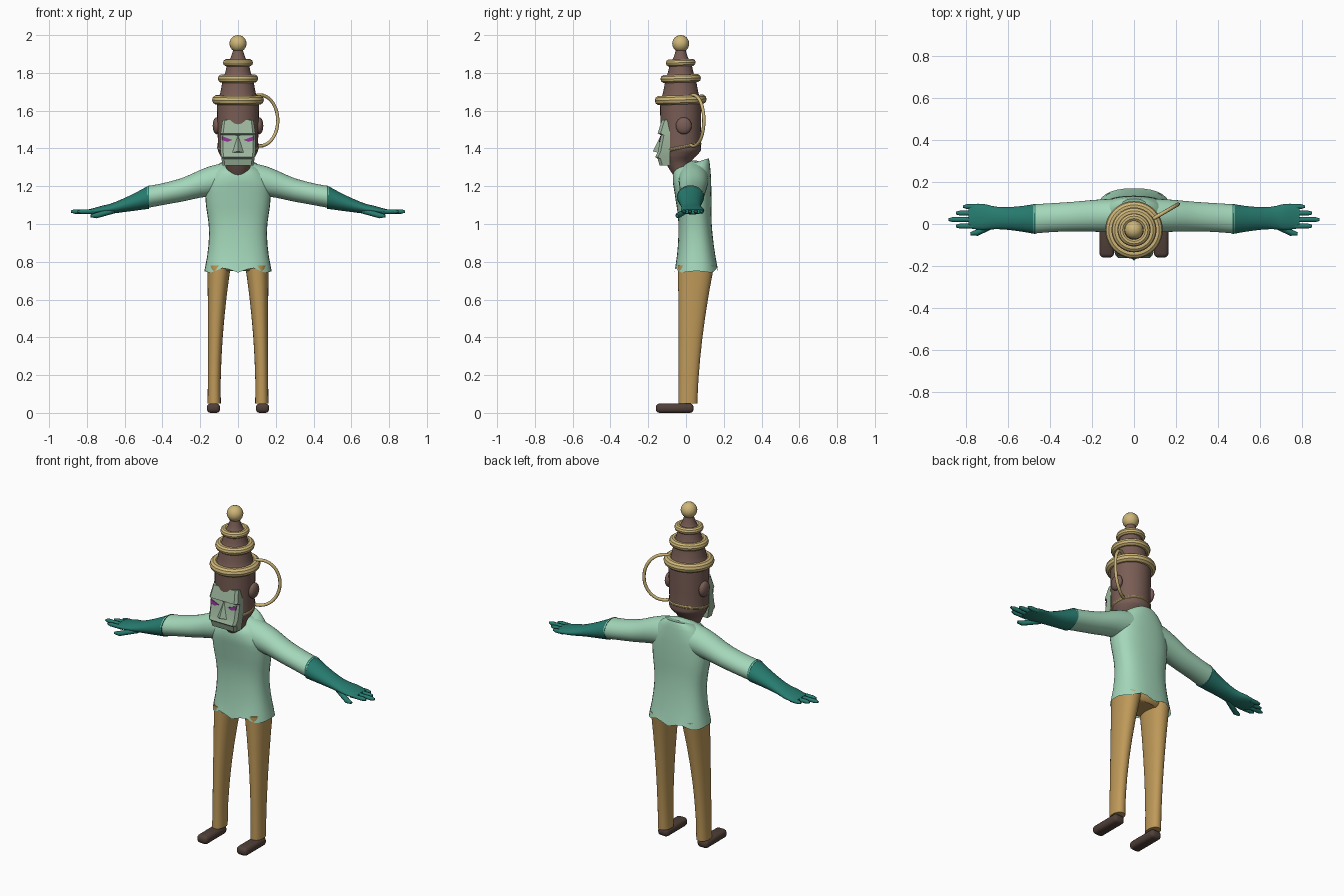
import bpy, bmesh, math
from mathutils import Vector

default_cube = bpy.data.objects.get("Cube")
if default_cube:
    bpy.data.objects.remove(default_cube, do_unlink=True)


def material(name, *rgb):
    mat = bpy.data.materials.new(name)
    mat.use_nodes = True
    mat.diffuse_color = (*rgb, 1)
    mat.node_tree.nodes["Principled BSDF"].inputs["Base Color"].default_value = mat.diffuse_color
    return mat


mint = material("mint cloth", .37, .68, .49)
teal = material("teal rubber", .02, .2, .16)
tan = material("tan cloth", .52, .32, .1)
gold = material("pale gold", .62, .47, .19)
brown = material("dull brown", .19, .11, .09)
leather = material("dark leather", .08, .05, .04)
sage = material("sage skin", .33, .46, .33)
purple = material("purple eye", .25, .03, .27)


def select_only(obj):
    bpy.ops.object.select_all(action='DESELECT')
    obj.select_set(True)
    bpy.context.view_layer.objects.active = obj


def finish(name, bm, mat, angle=40):
    bmesh.ops.recalc_face_normals(bm, faces=bm.faces)
    mesh = bpy.data.meshes.new(name)
    bm.to_mesh(mesh)
    bm.free()
    mesh.materials.append(mat)
    obj = bpy.data.objects.new(name, mesh)
    bpy.context.collection.objects.link(obj)
    select_only(obj)
    bpy.ops.object.shade_smooth_by_angle(angle=math.radians(angle))


def skin(name, rings, mat, angle=40, open_start=False):
    """Bridge equal closed outlines and cap the ends."""
    bm = bmesh.new()
    rows = [[bm.verts.new(point) for point in ring] for ring in rings]
    for low, high in zip(rows, rows[1:]):
        for i in range(len(low)):
            bm.faces.new((low[i - 1], low[i], high[i], high[i - 1]))
    if not open_start:
        bm.faces.new(rows[0])
    bm.faces.new(rows[-1])
    finish(name, bm, mat, angle)


def smooth_between(sections, steps):
    """Ease a few cross-sections into a flowing series."""
    keys = [Vector(section) for section in sections]
    last = len(keys) - 1
    slopes = [(keys[min(i + 1, last)] - keys[max(i - 1, 0)]) / 2 for i in range(last + 1)]
    for i in range(last):
        for step in range(steps):
            t = step / steps
            leaving = keys[i] + slopes[i] * t
            arriving = keys[i + 1] - slopes[i + 1] * (1 - t)
            yield leaving.lerp(arriving, t * t * (3 - 2 * t))
    yield keys[last]


def loft(name, mat, sections, along_x=False, side=1, power=1, steps=4, warp=None, open_start=False):
    """Each section: place along the axis, two centre coordinates, two radii."""
    def rounded(value):
        return math.copysign(abs(value) ** power, value)

    rings = []
    for place, u, v, width, depth in smooth_between(sections, steps):
        ring = []
        for i in range(32):
            turn = math.tau * i / 32
            a = u + width * rounded(math.cos(turn))
            b = v + depth * rounded(math.sin(turn))
            point = Vector((place, a, b) if along_x else (a, b, place))
            point.x *= side
            if warp:
                warp(point)
            ring.append(point)
        rings.append(ring)
    skin(name, rings, mat, open_start=open_start)


def ball(name, mat, centre, size):
    bm = bmesh.new()
    bmesh.ops.create_uvsphere(bm, u_segments=20, v_segments=12, radius=1)
    bmesh.ops.scale(bm, vec=size, verts=bm.verts)
    bmesh.ops.translate(bm, vec=centre, verts=bm.verts)
    finish(name, bm, mat)


def tube(name, mat, points, radius, end_scale=1):
    curve = bpy.data.curves.new(name, 'CURVE')
    curve.dimensions = '3D'
    curve.bevel_depth = radius
    curve.bevel_resolution = 2
    curve.use_fill_caps = True
    spline = curve.splines.new('POLY')
    spline.points.add(len(points) - 1)
    for knot, point in zip(spline.points, points):
        knot.co = (*point, 1)
    spline.points[-1].radius = end_scale
    curve.materials.append(mat)
    obj = bpy.data.objects.new(name, curve)
    bpy.context.collection.objects.link(obj)
    select_only(obj)
    bpy.ops.object.convert(target='MESH')


def band(name, mat, height, radius, thickness, tilt):
    bpy.ops.mesh.primitive_torus_add(location=(0, head_y, height), rotation=(tilt, 0, 0), major_radius=radius,
                                     minor_radius=thickness, major_segments=40, minor_segments=10)
    obj = bpy.context.object
    obj.name = name
    obj.data.materials.append(mat)
    bpy.ops.object.shade_smooth_by_angle()


# Shirt: the hem is scalloped and the collar rises towards the back
def shape_shirt(point):
    if point.z < .76:
        point.z -= .012 * math.cos(point.x * 42)
    point.z += point.y * 1.5 * max(0, point.z - 1.1)


loft("shirt_body", mint, [(.755, 0, .055, .178, .115), (.95, 0, .05, .153, .09), (1.13, 0, .04, .172, .095),
                          (1.25, 0, .03, .15, .1), (1.31, 0, .03, .08, .09)],
     power=.8, warp=shape_shirt, open_start=True)
half_yoke = [(.48, .024, 1.143, .07, .058), (.3, .035, 1.18, .07, .062), (.1, .04, 1.235, .08, .083)]
loft("shirt_sleeves", mint, [(-place, *rest) for place, *rest in half_yoke] + half_yoke[::-1], along_x=True)

# Trouser seat, closed under the hem
loft("trouser_seat", tan, [(.75, 0, .05, .13, .075), (.79, 0, .05, .16, .095), (.86, 0, .05, .15, .085)])

for side, label in ((1, "left"), (-1, "right")):
    loft(label + "_trouser_leg", tan, [(.05, .126, .01, .035, .05), (.4, .12, .024, .039, .063),
                                       (.78, .1, .053, .062, .096)], side=side, power=.9)

    # Rounded block shoe
    bm = bmesh.new()
    bmesh.ops.create_cube(bm, size=1)
    bmesh.ops.scale(bm, vec=(.07, .2, .05), verts=bm.verts)
    bmesh.ops.translate(bm, vec=(side * .13, -.06, .025), verts=bm.verts)
    bmesh.ops.bevel(bm, geom=bm.edges[:], offset=.02, segments=3, profile=.5, affect='EDGES')
    finish(label + "_shoe", bm, leather)

    # Glove with a flat palm, four fingers and a thumb
    loft(label + "_glove", teal, [(.47, .024, 1.143, .072, .062), (.62, .027, 1.095, .053, .034),
                                  (.72, .034, 1.074, .062, .023), (.79, .036, 1.066, .055, .012)],
         along_x=True, side=side)
    for i, finger in enumerate(("little", "ring", "middle", "index")):
        y = .083 - .031 * i
        tip = .885 - .035 * abs(i - 2)
        tube(f"{label}_{finger}_finger", teal,
             [(side * x, y, 1.066) for x in (.75, tip - .02, tip)], .012, end_scale=.5)
    tube(label + "_thumb", teal, [(side * .66, 0, 1.07), (side * .75, -.042, 1.045), (side * .78, -.047, 1.043)],
         .015, end_scale=.5)

# Head, tapering jaw and neck
head_y = -.028
loft("head", brown, [(1.24, 0, 0, .055, .055), (1.32, 0, -.04, .07, .065), (1.38, 0, head_y, .102, .1),
                     (1.45, 0, head_y, .107, .105), (1.66, 0, head_y, .112, .11)])

# Stepped hat: each tier flares down to its ring
tiers = [(1.657, .112, "lower"), (1.77, .085, "middle"), (1.854, .06, "upper"), (1.93, .025, "top")]
hat_sections = []
for (low, wide, label), (high, narrow, _) in zip(tiers, tiers[1:]):
    band(label + "_hat_ring", gold, low, wide, .012 + .12 * wide, .03)
    for step in range(6):
        t = step / 6
        radius = wide + (narrow * .95 - wide) * math.sqrt(t)
        hat_sections.append((low + (high - low) * t, 0, head_y, radius, radius))
loft("hat", brown, hat_sections + [(high, 0, head_y, narrow, narrow)], steps=1)
ball("hat_ball", gold, (0, head_y, 1.955), (.045, .045, .045))

# Strap round the jaw, and the handle arching from the lowest ring down to it
band("chin_strap", gold, 1.405, .102, .01, .2)
arc = [math.radians(angle) for angle in range(-110, 111, 10)]
reach = [(.135 + .11 * math.cos(a), 1.548 + .135 * math.sin(a)) for a in arc]
tube("handle", gold, [(.86 * out, head_y + out / 2, z) for out, z in reach], .009)

# Angular mask: overhanging brow, sunken eyes, jutting lip and chin
rows = []
for z, front in ((1.55, -.128), (1.48, -.15), (1.47, -.132), (1.38, -.15), (1.355, -.163), (1.345, -.15), (1.31, -.14)):
    wide = .1 - .15 * abs(z - 1.43)
    rows.append([(-wide, -.085, z), (-wide, front + .015, z), (-wide * .85, front, z),
                 (wide * .85, front, z), (wide, front + .015, z), (wide, -.085, z)])
skin("face_mask", rows, sage, angle=20)

# Wedge nose
bm = bmesh.new()
for corner in ((0, -.13, 1.475), (-.042, -.14, 1.375), (.042, -.14, 1.375), (0, -.175, 1.385)):
    bm.verts.new(corner)
bmesh.ops.convex_hull(bm, input=bm.verts)
finish("nose", bm, sage, angle=20)

for side, label in ((1, "left"), (-1, "right")):
    ball(label + "_ear", brown, (side * .112, -.012, 1.52), (.022, .042, .045))
    # Slanted eye plate lying on the sunken part of the mask
    outline = [(.03, 1.445), (.055, 1.435), (.083, 1.443), (.085, 1.465)]
    skin(label + "_eye", [[(side * x, -.131 - lift - .2 * (1.47 - z), z) for x, z in outline]
                          for lift in (0, .005)], purple, angle=20)
